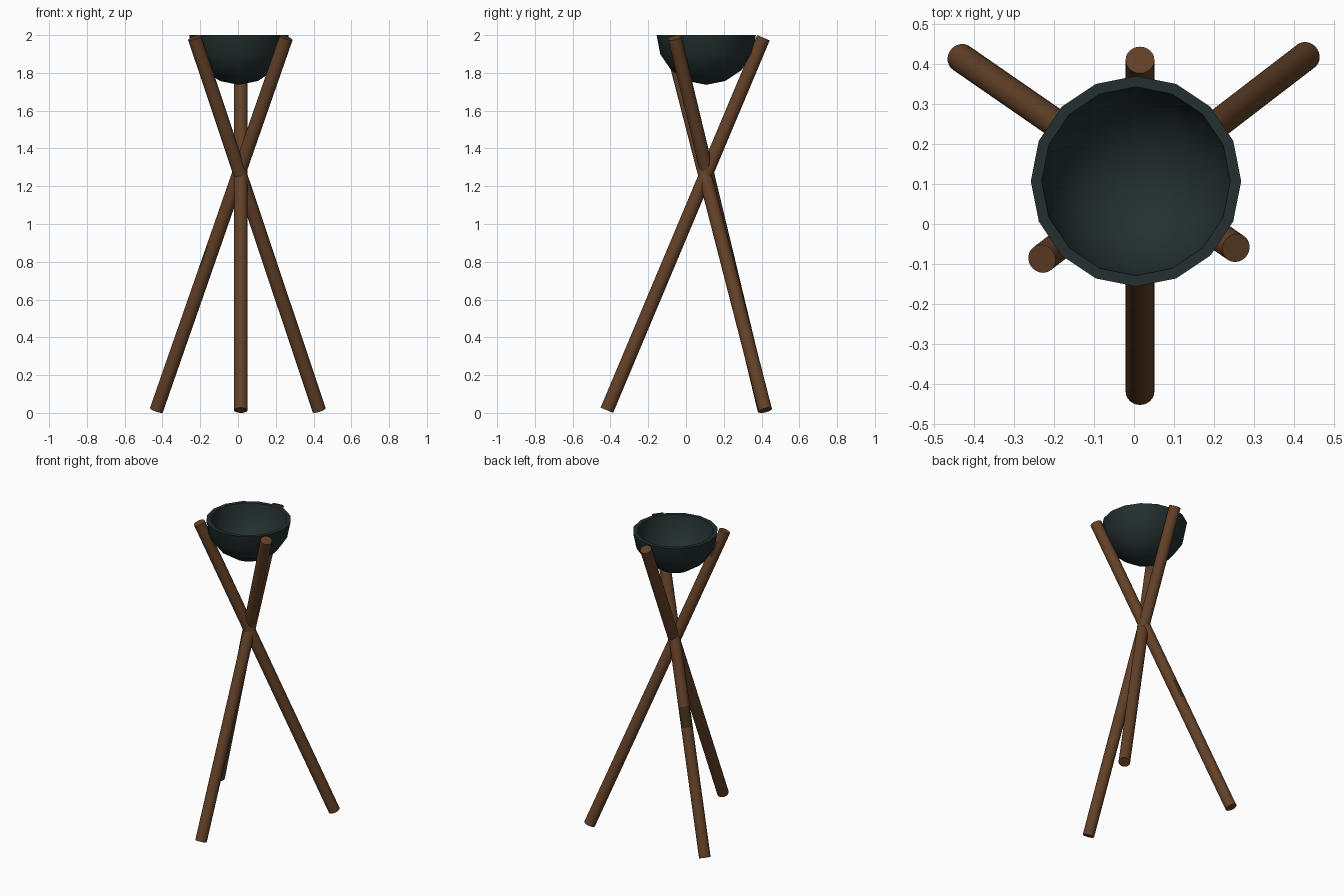
import bpy, bmesh, math
from mathutils import Vector

if "Cube" in bpy.data.objects:
    bpy.data.objects.remove(bpy.data.objects["Cube"])


def material(name, rgb):
    m = bpy.data.materials.new(name)
    m.diffuse_color = (*rgb, 1)
    m.use_nodes = True
    m.node_tree.nodes["Principled BSDF"].inputs["Base Color"].default_value = m.diffuse_color
    return m


wood = material("brown wood", (0.125, 0.053, 0.021))
char = material("dark stained wood", (0.04, 0.027, 0.008))
iron = material("dark iron", (0.017, 0.029, 0.029))


def finish(bm, name, mats):
    bmesh.ops.recalc_face_normals(bm, faces=bm.faces[:])
    me = bpy.data.meshes.new(name)
    bm.to_mesh(me)
    bm.free()
    ob = bpy.data.objects.new(name, me)
    bpy.context.collection.objects.link(ob)
    for m in mats:
        me.materials.append(m)
    bpy.ops.object.select_all(action='DESELECT')
    ob.select_set(True)
    bpy.context.view_layer.objects.active = ob
    bpy.ops.object.shade_smooth_by_angle(angle=math.radians(40))
    return ob


# Round pole between two points, with an optional stained patch on one side
def pole(name, foot, top, patch=None, r=0.036, n=24):
    a, b = Vector(foot), Vector(top)
    axis = (b - a).normalized()
    u = axis.cross(Vector((0, 1, 0))).normalized()
    v = axis.cross(u)
    levels = [a.z, b.z] if patch is None else [a.z, patch[0], patch[1], b.z]
    bm = bmesh.new()
    rings = []
    for z in levels:
        c = a.lerp(b, (z - a.z) / (b.z - a.z))
        rings.append([bm.verts.new(c + r * (math.cos(t) * u + math.sin(t) * v))
                      for t in (2 * math.pi * i / n for i in range(n))])
    for k in range(len(rings) - 1):
        for i in range(n):
            j = (i + 1) % n
            bm.faces.new((rings[k][i], rings[k][j], rings[k + 1][j], rings[k + 1][i]))
    bm.faces.new(rings[0])
    bm.faces.new(rings[-1])
    bmesh.ops.recalc_face_normals(bm, faces=bm.faces[:])
    if patch:
        d = Vector(patch[2]).normalized()
        for f in bm.faces:
            z = f.calc_center_median().z
            if patch[0] < z < patch[1] and f.normal.dot(d) > patch[3]:
                f.material_index = 1
    finish(bm, name, [wood, char])


pole("front_leg", (0.015, -0.419, 0.014), (0.015, 0.41, 1.986))
pole("back_right_leg", (0.43, 0.42, 0.014), (-0.23, -0.087, 1.986),
     (1.82, 1.92, (1, 1, 0), 0.5))
pole("back_left_leg", (-0.432, 0.415, 0.014), (0.255, -0.06, 1.986),
     (0.76, 0.88, (-1, 1, 0), 0.1))

# Bowl: hemispherical shell, spun from outer and inner quarter arcs
R, INNER, SIDES, STEPS = 0.263, 0.236, 16, 4
centre = Vector((0.005, 0.107, 2.0))
profile = [(R * math.sin(k * math.pi / 2 / STEPS), -R * math.cos(k * math.pi / 2 / STEPS))
           for k in range(STEPS + 1)]
profile += [(INNER * math.sin(k * math.pi / 2 / STEPS), -INNER * math.cos(k * math.pi / 2 / STEPS))
            for k in range(STEPS, -1, -1)]
bm = bmesh.new()
vs = [bm.verts.new(centre + Vector((x, 0, z))) for x, z in profile]
es = [bm.edges.new((vs[i], vs[i + 1])) for i in range(len(vs) - 1)]
bmesh.ops.spin(bm, geom=vs + es, cent=centre, axis=(0, 0, 1),
               angle=2 * math.pi, steps=SIDES, use_merge=True)
bmesh.ops.remove_doubles(bm, verts=bm.verts[:], dist=0.0005)
finish(bm, "bowl", [iron])
